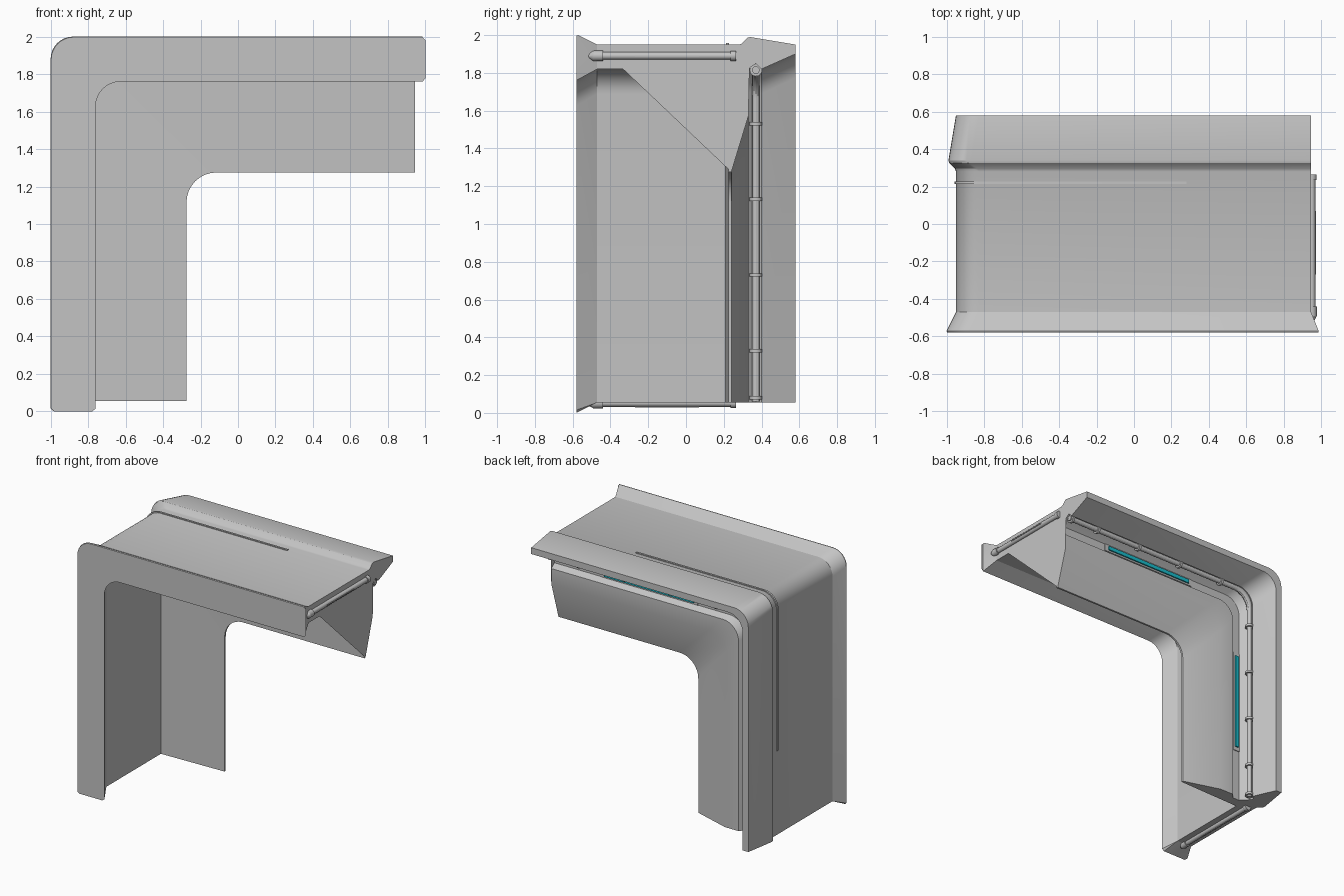
import bpy, bmesh, math
from mathutils import Vector

if "Cube" in bpy.data.objects:
    bpy.data.objects.remove(bpy.data.objects["Cube"])


def material(name, rgb):
    m = bpy.data.materials.new(name)
    m.diffuse_color = (*rgb, 1)
    m.use_nodes = True
    m.node_tree.nodes["Principled BSDF"].inputs["Base Color"].default_value = m.diffuse_color
    return m


GREY = material("light_grey", (0.55, 0.55, 0.55))
TEAL = material("teal_light", (0.01, 0.5, 0.6))
END = 0.945      # where the straight runs stop


def finish(name, bm, mat):
    bmesh.ops.recalc_face_normals(bm, faces=bm.faces)
    me = bpy.data.meshes.new(name)
    bm.to_mesh(me)
    bm.free()
    me.materials.append(mat)
    me.shade_smooth()
    me.set_sharp_from_angle(angle=math.radians(28))
    ob = bpy.data.objects.new(name, me)
    bpy.context.collection.objects.link(ob)
    return ob


def corner_path(y, d, end=END, steps=8):
    """Line at inset d: along the arm, round the corner, down the leg."""
    r = 0.12 + 0.04 * min(d / 0.7, 1)
    pts = [(end, y, 2 - d)]
    for i in range(steps + 1):
        a = math.pi / 2 * (1 + i / steps)
        pts.append((-1 + d + r + r * math.cos(a), y, 2 - d - r + r * math.sin(a)))
    return pts + [(-1 + d, y, 1 - end)]


def sweep(name, profile, mat=GREY):
    """Carry a closed profile of (y, inset[, end]) around the corner."""
    bm = bmesh.new()
    rows = [[bm.verts.new(p) for p in corner_path(*q)] for q in profile]
    for a, b in zip(rows, rows[1:] + rows[:1]):
        for i in range(len(a) - 1):
            bm.faces.new((a[i], a[i + 1], b[i + 1], b[i]))
    caps = [bm.faces.new([r[k] for r in rows]) for k in (0, -1)]
    bmesh.ops.triangulate(bm, faces=caps)
    return finish(name, bm, mat)


def place(s, d, y, leg):
    """Point at run position s and inset d, on the arm or mirrored to the leg."""
    return Vector((-1 + d, y, 1 - s)) if leg else Vector((s, y, 2 - d))


def box(name, p, q, mat):
    bm = bmesh.new()
    bmesh.ops.create_cube(bm, size=1)
    c, size = (p + q) / 2, q - p
    for v in bm.verts:
        v.co = Vector([c[i] + v.co[i] * abs(size[i]) for i in range(3)])
    return finish(name, bm, mat)


def rod(name, p, q, r1, r2=None):
    bm = bmesh.new()
    bmesh.ops.create_cone(bm, cap_ends=True, segments=16, radius1=r1,
                          radius2=r1 if r2 is None else r2, depth=(q - p).length)
    turn = (q - p).to_track_quat('Z', 'Y')
    for v in bm.verts:
        v.co = turn @ v.co + (p + q) / 2
    return finish(name, bm, GREY)


# Flared front frame
sweep("front_flange", [(-0.57, 0.0, 0.985), (-0.58, 0.003, 0.985), (-0.58, 0.018, 1.0),
                       (-0.58, 0.222, 1.0), (-0.58, 0.24, 0.985),
                       (-0.47, 0.18), (-0.47, 0.05)])

# Outer shell, rear lip, light recess and inner wall in one section
sweep("corner_shell", [(-0.47, 0.05), (0.28, 0.05), (0.295, 0.045), (0.325, 0.014),
                       (0.34, 0.01), (0.58, 0.05), (0.58, 0.10), (0.40, 0.18),
                       (0.37, 0.15), (0.335, 0.175), (0.29, 0.22), (0.29, 0.28),
                       (0.33, 0.31), (0.33, 0.43), (0.24, 0.725), (0.225, 0.725),
                       (0.21, 0.18), (-0.47, 0.18)])

# Thin seam strip on the outside
sweep("seam_strip", [(0.213, 0.043, 0.28), (0.228, 0.043, 0.28),
                     (0.228, 0.06, 0.28), (0.213, 0.06, 0.28)])

# Cable pipe under the rear lip
ring = [math.tau * i / 12 for i in range(12)]
sweep("rear_pipe", [(0.37 + 0.02 * math.cos(a), 0.185 + 0.02 * math.sin(a), 0.94)
                    for a in ring])

for leg, tag in ((False, "arm"), (True, "leg")):
    # Clamps along the pipe
    for i, s in enumerate((-0.53, -0.13, 0.27, 0.67, 0.92)):
        rod(f"{tag}_clamp_{i + 1}", place(s - 0.009, 0.185, 0.37, leg),
            place(s + 0.009, 0.185, 0.37, leg), 0.033)
    # Light bar in its housing
    box(f"{tag}_light_housing", place(-0.31, 0.222, 0.28, leg),
        place(0.53, 0.278, 0.297, leg), GREY)
    box(f"{tag}_light_bar", place(-0.28, 0.235, 0.29, leg),
        place(0.50, 0.265, 0.308, leg), TEAL)

    # Hinge rod across the open end
    def at(y):
        return place(0.948, 0.11, y, leg)
    rod(f"{tag}_hinge_rod", at(-0.45), at(0.25), 0.02)
    rod(f"{tag}_hinge_collar", at(0.235), at(0.265), 0.027)
    rod(f"{tag}_hinge_sleeve", at(-0.49), at(-0.44), 0.028)
    rod(f"{tag}_hinge_tip", at(-0.49), at(-0.52), 0.028, 0.012)
    box(f"{tag}_hinge_slot", place(0.96, 0.107, -0.27, leg),
        place(0.971, 0.113, 0.07, leg), GREY)
